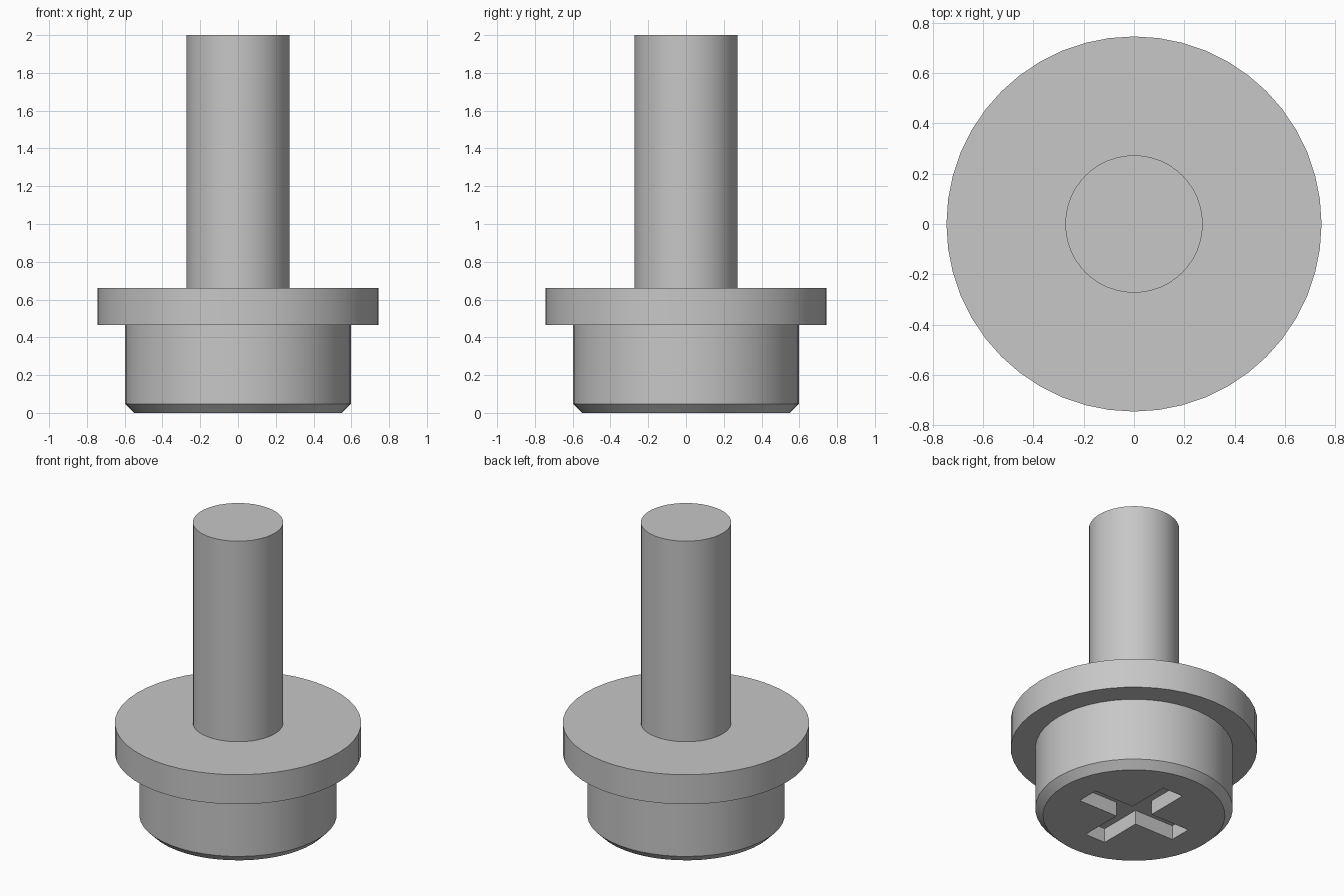
import bpy
import bmesh
from math import radians, sin, cos, tau

SEGMENTS = 48

if "Cube" in bpy.data.objects:
    bpy.data.objects.remove(bpy.data.objects["Cube"], do_unlink=True)

# Single bare metal colour
steel = bpy.data.materials.new("steel_grey")
steel.use_nodes = True
colour = (0.57, 0.57, 0.57, 1)
steel.diffuse_color = colour
steel.node_tree.nodes["Principled BSDF"].inputs["Base Color"].default_value = colour


def add_object(name, bm):
    bmesh.ops.recalc_face_normals(bm, faces=bm.faces)
    mesh = bpy.data.meshes.new(name)
    bm.to_mesh(mesh)
    bm.free()
    mesh.materials.append(steel)
    obj = bpy.data.objects.new(name, mesh)
    bpy.context.collection.objects.link(obj)
    return obj


def select_only(obj):
    bpy.ops.object.select_all(action="DESELECT")
    obj.select_set(True)
    bpy.context.view_layer.objects.active = obj


def turned(name, profile):
    """Closed round part from (radius, height) points, bottom to top."""
    bm = bmesh.new()
    rings = [[bm.verts.new((r * cos(tau * i / SEGMENTS), r * sin(tau * i / SEGMENTS), z))
              for i in range(SEGMENTS)] for r, z in profile]
    for low, high in zip(rings, rings[1:]):
        for i in range(SEGMENTS):
            j = (i + 1) % SEGMENTS
            bm.faces.new((low[i], low[j], high[j], high[i]))
    bm.faces.new(rings[0])
    bm.faces.new(rings[-1])
    return add_object(name, bm)


def cross_prism(name, reach, half, bottom, top):
    """Upright prism with a plus-shaped outline."""
    bm = bmesh.new()
    outline = []
    x, y = 1, 0
    for _ in range(4):
        for along, side in ((reach, -half), (reach, half), (half, half)):
            outline.append((x * along - y * side, y * along + x * side))
        x, y = -y, x
    face = bm.faces.new([bm.verts.new((px, py, bottom)) for px, py in outline])
    side = bmesh.ops.extrude_face_region(bm, geom=[face])
    moved = [v for v in side["geom"] if isinstance(v, bmesh.types.BMVert)]
    bmesh.ops.translate(bm, verts=moved, vec=(0, 0, top - bottom))
    return add_object(name, bm)


# Chamfered head, washer flange and plain shaft
head = turned("screw_head", [(0.55, 0), (0.597, 0.048), (0.597, 0.465)])
flange = turned("washer_flange", [(0.745, 0.465), (0.745, 0.662)])
shaft = turned("shaft", [(0.273, 0.6), (0.273, 2)])

# Cross-shaped drive recess cut into the underside of the head
cutter = cross_prism("recess_cutter", 0.365, 0.075, -0.1, 0.095)
cutter.hide_render = True
cut = head.modifiers.new("drive_recess", "BOOLEAN")
cut.operation = "DIFFERENCE"
cut.solver = "EXACT"
cut.object = cutter
select_only(head)
bpy.ops.object.modifier_apply(modifier=cut.name)
bpy.data.objects.remove(cutter, do_unlink=True)

# Smooth round walls, crisp rims
for part in (head, flange, shaft):
    select_only(part)
    bpy.ops.object.shade_smooth_by_angle(angle=radians(30))
